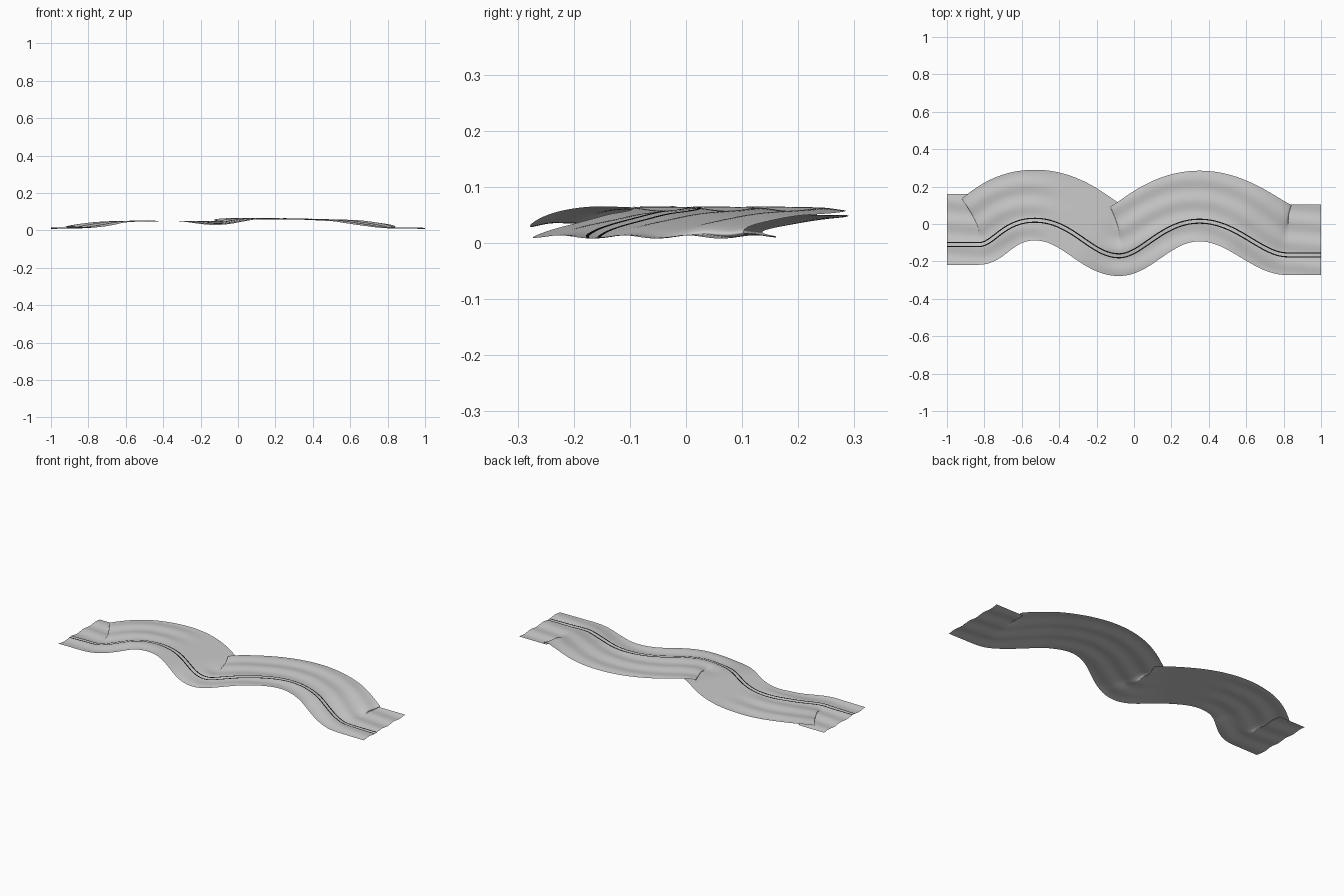
import bpy
import math
from mathutils import Vector
from mathutils.geometry import interpolate_bezier

cube = bpy.data.objects.get("Cube")
if cube:
    bpy.data.objects.remove(cube, do_unlink=True)


def material(name, color):
    mat = bpy.data.materials.new(name)
    mat.use_nodes = True
    mat.diffuse_color = color
    mat.node_tree.nodes["Principled BSDF"].inputs["Base Color"].default_value = color
    return mat


grey = material("light grey", (0.6, 0.6, 0.6, 1))
black = material("black", (0.005, 0.005, 0.005, 1))

# Centre line knots: x, y, handle length behind, handle length ahead
KNOTS = [(-1.0, -0.11, 0, 0.05), (-0.83, -0.11, 0.05, 0.08),
         (-0.53, 0.02, 0.17, 0.2), (-0.08, -0.17, 0.15, 0.12),
         (0.35, 0.015, 0.2, 0.2), (0.82, -0.165, 0.14, 0.05),
         (1.0, -0.165, 0.05, 0)]

# Height of the centre line along x
HEIGHTS = [(-1.0, 0.011), (-0.83, 0.013), (-0.77, 0.022), (-0.65, 0.045),
           (-0.53, 0.05), (-0.25, 0.05), (-0.15, 0.041), (-0.08, 0.039),
           (0.0, 0.055), (0.08, 0.063), (0.35, 0.06), (0.55, 0.052),
           (0.7, 0.03), (0.8, 0.013), (1.0, 0.011)]


def raw_height(x):
    for (x0, z0), (x1, z1) in zip(HEIGHTS, HEIGHTS[1:]):
        if x <= x1:
            return z0 + (z1 - z0) * max(0, (x - x0) / (x1 - x0))
    return HEIGHTS[-1][1]


def height(x):
    # Averaging softens the kinks of the height profile
    return sum(raw_height(x + d * 0.015) for d in range(-2, 3)) / 5


def centre_line():
    points = []
    for a, b in zip(KNOTS, KNOTS[1:]):
        p, q = Vector(a[:2]), Vector(b[:2])
        part = interpolate_bezier(p, p + Vector((a[3], 0)),
                                  q - Vector((b[2], 0)), q, 41)
        points += part if not points else part[1:]
    return [Vector((p[0], p[1])) for p in points]


PATH = centre_line()


def surface_point(i, offset, lift):
    p = PATH[i]
    t = (PATH[min(i + 1, len(PATH) - 1)] - PATH[max(i - 1, 0)]).normalized()
    # The trough is banked down towards its outer edge
    bank = 0.1 * math.exp(-((p.x + 0.1) / 0.09) ** 2) * min(offset, 0.03)
    # Long ripples, calm on the falling side of the first bend
    calm = math.exp(-((p.x + 0.32) / 0.17) ** 4)
    ripple = 0.0028 * (1 - calm) * math.sin(offset * 55 + p.x * 5)
    return (p.x - t.y * offset, p.y + t.x * offset,
            height(p.x) + bank + ripple + lift)


def ribbon(name, low, high, columns, mat, lift=0):
    offsets = [low + (high - low) * j / columns for j in range(columns + 1)]
    verts = [surface_point(i, o, lift) for i in range(len(PATH)) for o in offsets]
    row = columns + 1
    faces = [(i * row + j, (i + 1) * row + j, (i + 1) * row + j + 1, i * row + j + 1)
             for i in range(len(PATH) - 1) for j in range(columns)]
    mesh = bpy.data.meshes.new(name)
    mesh.from_pydata(verts, [], faces)
    mesh.materials.append(mat)
    mesh.shade_smooth()
    obj = bpy.data.objects.new(name, mesh)
    bpy.context.collection.objects.link(obj)
    return obj


# Road sheet
ribbon("road_surface", -0.108, 0.27, 48, grey)

# Double line along the centre
for side, x in (("left", 0.0105), ("right", -0.0105)):
    ribbon("centre_stripe_" + side, x - 0.003, x + 0.003, 1, black, 0.001)
